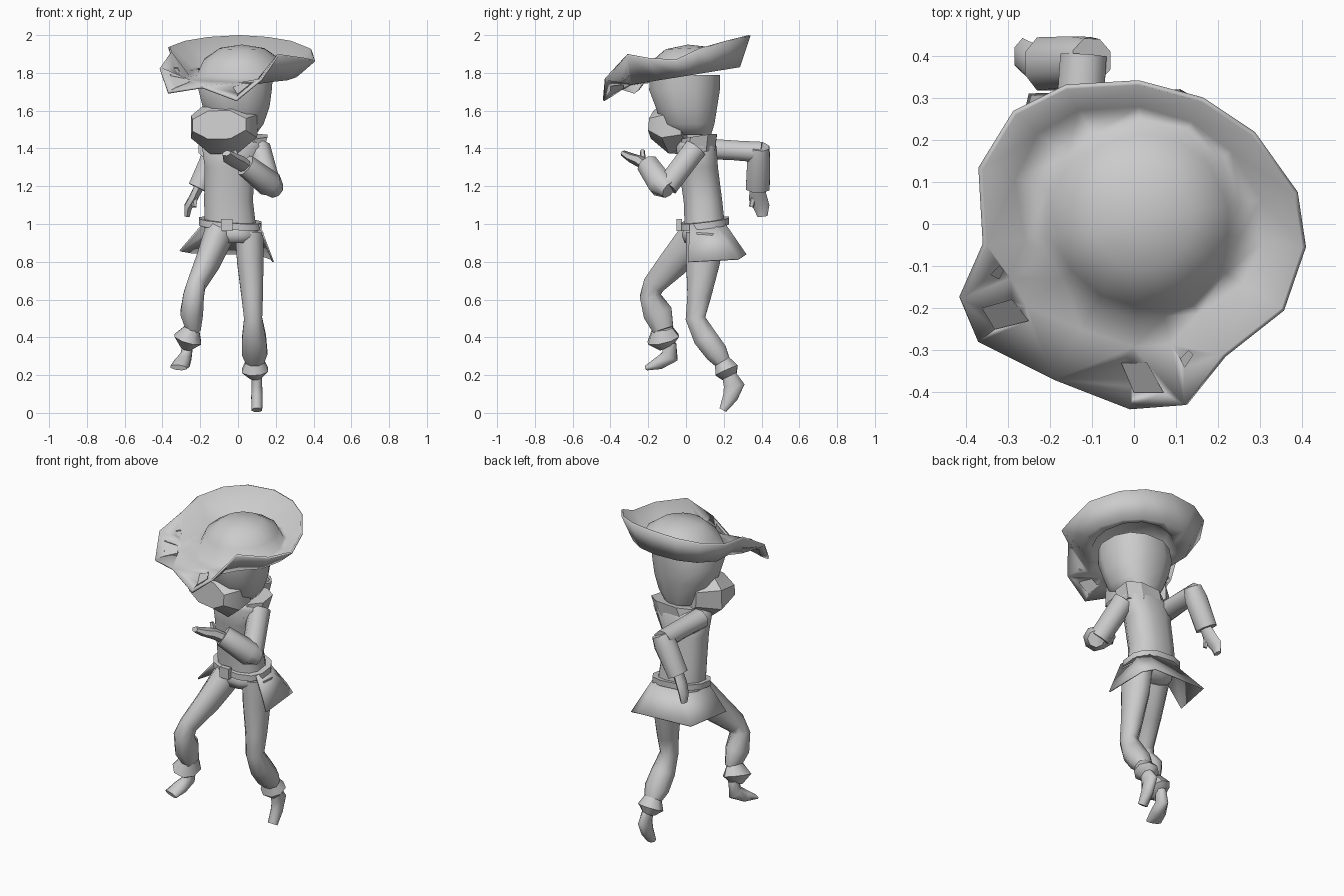
import bpy
import bmesh
from math import cos, sin, pi, radians
from mathutils import Vector

default_cube = bpy.data.objects.get("Cube")
if default_cube:
    bpy.data.objects.remove(default_cube, do_unlink=True)

grey = bpy.data.materials.new("plain_grey")
grey.use_nodes = True
grey.diffuse_color = (0.6, 0.6, 0.6, 1)
grey.node_tree.nodes["Principled BSDF"].inputs["Base Color"].default_value = (0.6, 0.6, 0.6, 1)


def activate(obj):
    bpy.ops.object.select_all(action="DESELECT")
    obj.select_set(True)
    bpy.context.view_layer.objects.active = obj


def finish(name, bm, angle=60):
    """Turn a bmesh into a shaded, coloured object."""
    bmesh.ops.recalc_face_normals(bm, faces=bm.faces)
    mesh = bpy.data.meshes.new(name)
    bm.to_mesh(mesh)
    bm.free()
    mesh.materials.append(grey)
    obj = bpy.data.objects.new(name, mesh)
    bpy.context.collection.objects.link(obj)
    activate(obj)
    bpy.ops.object.shade_smooth_by_angle(angle=radians(angle))
    return obj


def skin(bm, loops, wrap=True):
    """Bridge a list of vertex loops with quads."""
    for low, high in zip(loops, loops[1:]):
        count = len(low)
        for i in range(count if wrap else count - 1):
            j = (i + 1) % count
            bm.faces.new((low[i], low[j], high[j], high[i]))


def loft(name, rings, angle=60):
    bm = bmesh.new()
    loops = [[bm.verts.new(p) for p in ring] for ring in rings]
    skin(bm, loops)
    bm.faces.new(loops[0])
    bm.faces.new(loops[-1])
    return finish(name, bm, angle)


def stack(name, stations, sides=12, square=0.8, tilt=(0, 0), angle=60):
    """Loft horizontal rounded-box rings: x, y, z, radius x, radius y."""
    def bulge(value):
        return abs(value) ** square * (1 if value > 0 else -1)
    rings = []
    for x, y, z, rx, ry in stations:
        ring = []
        for i in range(sides):
            a = 2 * pi * (i + 0.5) / sides
            dx, dy = rx * bulge(cos(a)), ry * bulge(sin(a))
            ring.append((x + dx, y + dy, z + dx * tilt[0] + dy * tilt[1]))
        rings.append(ring)
    return loft(name, rings, angle)


def limb(name, stations, sides=8, angle=65):
    """Loft rings square to a path: x, y, z, side radius, depth radius."""
    points = [Vector(s[:3]) for s in stations]
    angles = [2 * pi * (k + 0.5) / sides for k in range(sides)]
    grow = 1 / cos(pi / sides)
    rings = []
    for i, station in enumerate(stations):
        ahead = points[min(i + 1, len(points) - 1)]
        behind = points[max(i - 1, 0)]
        along = (ahead - behind).normalized()
        side = Vector((1, 0, 0))
        side = (side - along * along.dot(side)).normalized()
        depth = along.cross(side)
        wide, deep = station[3] * grow, station[4] * grow
        rings.append([points[i] + side * wide * cos(a) + depth * deep * sin(a)
                      for a in angles])
    return loft(name, rings, angle)


# Body
stack("torso", [(-.04, .1, .98, .14, .11), (-.05, .09, 1.12, .133, .105),
                (-.045, .065, 1.3, .135, .107), (-.025, .055, 1.41, .17, .11),
                (-.02, .05, 1.45, .13, .09)])
stack("neck", [(-.02, .05, 1.4, .07, .07), (0, .04, 1.52, .07, .07)], 8)
stack("collar", [(-.01, .06, 1.37, .15, .1), (.02, .07, 1.46, .145, .1)], 8,
      tilt=(.05, .15), angle=25)
stack("pelvis", [(-.04, .1, 1, .14, .11), (-.03, .085, .94, .14, .11),
                 (-.025, .08, .9, .1, .09)], angle=80)
stack("belt", [(-.04, .1, .985, .17, .13), (-.04, .1, 1.02, .17, .13)],
      tilt=(-.07, .12), angle=35)

# Belt buckle
bm = bmesh.new()
bmesh.ops.create_cube(bm, size=1)
bmesh.ops.scale(bm, vec=(.06, .03, .065), verts=bm.verts)
bmesh.ops.translate(bm, vec=(-.06, -.035, .995), verts=bm.verts)
finish("belt_buckle", bm)

# Coat skirt in flat panels, open at the front
bm = bmesh.new()
waist = [(.115, .02), (.11, .15), (.06, .21), (-.12, .21), (-.19, .05)]
hem = [(.19, .01, .8), (.18, .28, .815), (.11, .32, .84), (-.25, .31, .85), (-.31, .05, .86)]
skin(bm, [[bm.verts.new((x, y, 1)) for x, y in waist],
          [bm.verts.new(p) for p in hem]], wrap=False)
skirt = finish("coat_skirt", bm, 25)
skirt.modifiers.new("thickness", "SOLIDIFY").thickness = .008

# Head
stack("head", [(-.005, .035, 1.47, .1, .1), (-.005, .01, 1.53, .145, .145),
               (-.01, .002, 1.62, .182, .168), (-.015, -.008, 1.71, .2, .193),
               (0, -.005, 1.79, .19, .19)], square=.85)
limb("muzzle", [(-.02, .04, 1.52, .14, .105), (-.075, -.06, 1.515, .187, .143),
                (-.1, -.165, 1.525, .145, .075)], angle=45)

# Raised leg and trailing leg
limb("right_leg", [(-.1, .06, .95, .075, .09), (-.16, -.06, .8, .062, .08),
                   (-.22, -.17, .68, .048, .058), (-.235, -.19, .62, .055, .055),
                   (-.245, -.15, .53, .06, .078), (-.235, -.12, .44, .038, .055)])
limb("left_leg", [(.06, .1, .95, .075, .1), (.065, .09, .8, .07, .09),
                  (.075, .07, .62, .057, .063), (.08, .05, .5, .048, .052),
                  (.085, .1, .4, .063, .063), (.088, .16, .32, .067, .06),
                  (.09, .2, .26, .045, .04)])
limb("right_boot_cuff", [(-.24, -.125, .45, .038, .052), (-.265, -.12, .39, .073, .084),
                         (-.27, -.1, .35, .033, .042)], angle=45)
limb("left_boot_cuff", [(.09, .19, .28, .045, .04), (.09, .215, .225, .07, .064),
                        (.095, .23, .19, .033, .04)], angle=45)
limb("right_foot", [(-.265, -.085, .37, .028, .033), (-.275, -.085, .3, .03, .045),
                    (-.295, -.14, .265, .042, .034), (-.315, -.205, .24, .044, .014)])
limb("left_foot", [(.1, .22, .22, .028, .033), (.1, .255, .145, .028, .055),
                   (.1, .235, .085, .03, .04), (.1, .195, .015, .028, .02)])

# Arm held up in front
limb("left_upper_arm", [(.11, .05, 1.4, .06, .06), (.17, -.1, 1.2, .055, .058)])
limb("left_sleeve", [(.2, -.09, 1.18, .045, .045), (.17, -.13, 1.21, .067, .067),
                     (.04, -.2, 1.31, .055, .058)])
limb("left_hand", [(.06, -.19, 1.29, .03, .027), (0, -.24, 1.33, .042, .028),
                   (-.04, -.29, 1.35, .042, .022), (-.06, -.335, 1.375, .023, .014)], 6)
limb("left_thumb", [(0, -.23, 1.33, .016, .016), (-.02, -.23, 1.39, .01, .01)], 5)

# Arm swung back
limb("right_upper_arm", [(-.15, .08, 1.4, .06, .055), (-.13, .25, 1.39, .055, .052),
                         (-.12, .4, 1.38, .055, .055)])
limb("right_sleeve", [(-.1, .39, 1.41, .05, .05), (-.13, .385, 1.35, .065, .06),
                      (-.21, .38, 1.19, .055, .063)])
limb("right_hand", [(-.2, .375, 1.21, .025, .03), (-.235, .38, 1.14, .022, .042),
                    (-.265, .4, 1.09, .02, .037), (-.27, .405, 1.04, .014, .023)], 6)
limb("right_thumb", [(-.23, .36, 1.15, .015, .015), (-.23, .345, 1.09, .01, .01)], 5)

# Wide hat: rim outline, upturned brim and round crown in one sheet
rim = [(-.41, -.18, 1.83), (-.37, -.28, 1.7), (-.19, -.37, 1.73), (-.01, -.44, 1.66),
       (.12, -.43, 1.77), (.21, -.31, 1.9), (.35, -.2, 1.88), (.4, -.055, 1.87),
       (.38, .07, 1.93), (.28, .21, 1.97), (.16, .29, 1.99), (.01, .33, 2),
       (-.16, .32, 1.99), (-.28, .26, 1.97), (-.36, .13, 1.94), (-.35, -.05, 1.91)]
centre = Vector((.02, .01))
bm = bmesh.new()
loops = [[bm.verts.new(p) for p in rim]]


def hat_ring(place, height, slope):
    ring = []
    for x, y, z in rim:
        p = centre + place(Vector((x, y)) - centre)
        ring.append(bm.verts.new((p.x, p.y, height + slope * p.y)))
    loops.append(ring)


hat_ring(lambda o: o * (.77 + .22 * o.y), 1.795, .16)
for radius, height, slope in ((.235, 1.805, .15), (.205, 1.87, .1), (.12, 1.93, .05)):
    hat_ring(lambda o: o.normalized() * radius, height, slope)
skin(bm, loops)
tip = bm.verts.new((centre.x, centre.y, 1.95))
last = loops[-1]
for i, v in enumerate(last):
    bm.faces.new((v, last[(i + 1) % len(last)], tip))
bmesh.ops.triangulate(bm, faces=bm.faces)
hat = finish("hat", bm, 80)
hat.modifiers.new("thickness", "SOLIDIFY").thickness = .012
bpy.ops.object.modifier_apply(modifier="thickness")

# Torn patches in the brim: a cut opening backed by a thin plate
patches = [[(-.36, -.2), (-.29, -.18), (-.25, -.23), (-.33, -.25)],
           [(-.03, -.33), (.03, -.33), (.07, -.4), (0, -.4)],
           [(-.34, -.12), (-.32, -.1), (-.31, -.11), (-.32, -.13)],
           [(.11, -.32), (.13, -.3), (.14, -.31), (.12, -.34)]]
brim_heights = [[hat.ray_cast((x, y, 3), (0, 0, -1))[1].z for x, y in outline]
                for outline in patches]
for outline, heights in zip(patches, brim_heights):
    cutter = loft("hole_cutter", [[(x, y, z) for x, y in outline] for z in (1.5, 2.2)])
    cut = hat.modifiers.new("hole", "BOOLEAN")
    cut.operation = "DIFFERENCE"
    cut.object = cutter
    activate(hat)
    bpy.ops.object.modifier_apply(modifier=cut.name)
    bpy.data.objects.remove(cutter, do_unlink=True)
    loft("brim_patch", [[(x, y, z - drop) for (x, y), z in zip(outline, heights)]
                        for drop in (.011, .006)], 25)
